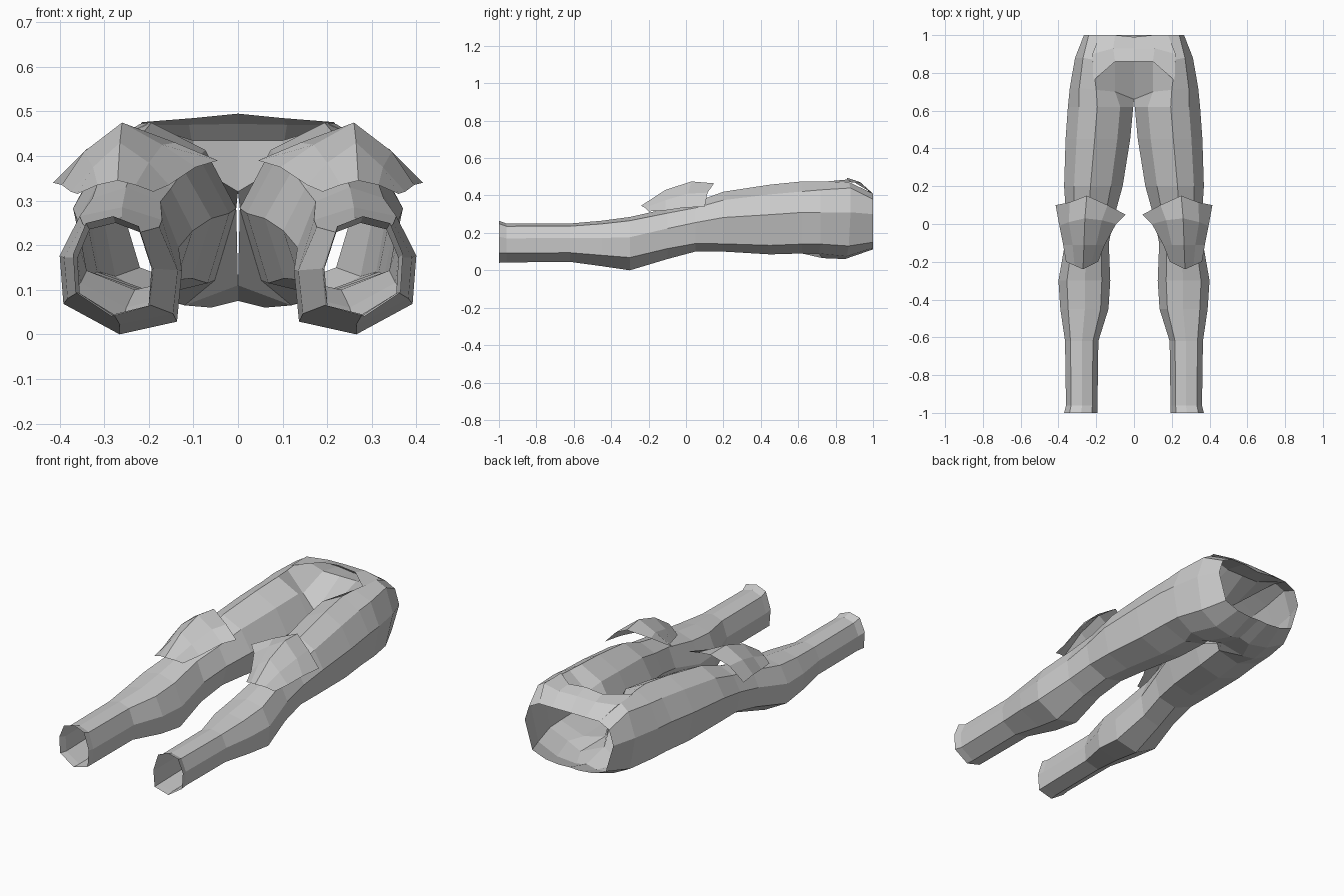
import bpy, bmesh

# Unit leg cross-sections (u: inner to outer, v: bottom to top), starting and ending at the inner seam
CALF = [(.02, .5), (.18, .9), (.5, 1), (.84, .93), (1, .62), (.97, .24), (.52, 0), (.06, .1), (.02, .5)]
THIGH = [(0, .5), (.2, .84), (.55, 1), (.83, .86), (1, .57), (.9, .13), (.5, 0), (.14, .08), (0, .5)]


def leg_ring(y, xin, xout, zbot, ztop, blend):
    pts = []
    for (u0, v0), (u1, v1) in zip(CALF, THIGH):
        u, v = u0 + (u1 - u0) * blend, v0 + (v1 - v0) * blend
        pts.append((xin + (xout - xin) * u, y, zbot + (ztop - zbot) * v))
    return pts


def mirrored_sheet(name, rows):
    """Skin a grid of points into quads and mirror it across x = 0."""
    bm = bmesh.new()
    grid = [[bm.verts.new(p) for p in row] for row in rows]
    for a, b in zip(grid, grid[1:]):
        for i in range(len(a) - 1):
            bm.faces.new((a[i], a[i + 1], b[i + 1], b[i]))
    bmesh.ops.remove_doubles(bm, verts=bm.verts[:], dist=0.0005)
    bmesh.ops.recalc_face_normals(bm, faces=bm.faces[:])
    mesh = bpy.data.meshes.new(name)
    bm.to_mesh(mesh)
    bm.free()
    obj = bpy.data.objects.new(name, mesh)
    bpy.context.collection.objects.link(obj)
    mod = obj.modifiers.new("Mirror", 'MIRROR')
    mod.use_clip = True
    mod.merge_threshold = 0.002
    return obj


# Trouser legs: y, inner x, outer x, bottom z, top z, calf-to-thigh blend
legs = [leg_ring(*r) for r in [
    (-1.0, .19, .37, .04, .265, 0),
    (-.96, .19, .36, .042, .25, 0),
    (-.62, .185, .365, .045, .25, 0),
    (-.45, .13, .39, .022, .265, 0),
    (-.30, .12, .40, .0, .285, 0),
    (-.10, .13, .365, .06, .33, .3),
    (.05, .10, .36, .10, .365, .7),
    (.20, .06, .37, .10, .42, 1),
    (.45, .02, .362, .085, .458, 1),
    (.62, .004, .35, .09, .475, 1),
]]

# Pelvis: half rings from front centre round the hip to back centre
pelvis = [
    [(0, .66, .32), (.10, .70, .38), (.2, .71, .475), (.29, .72, .43), (.34, .72, .31),
     (.31, .72, .14), (.21, .71, .09), (.12, .73, .065), (0, .70, .11)],
    [(0, .87, .435), (.10, .87, .435), (.22, .87, .472), (.27, .88, .44), (.312, .88, .31),
     (.275, .87, .13), (.17, .86, .075), (.06, .85, .06), (0, .85, .075)],
    [(0, .99, .405), (.10, 1, .41), (.18, 1, .41), (.24, 1, .38), (.265, 1, .30),
     (.22, 1, .15), (.14, 1, .12), (.06, 1, .112), (0, 1, .115)],
]
mirrored_sheet("trousers", legs + pelvis)

# Front waistband overhanging the fly panel
mirrored_sheet("waistband", [
    [(0, .86, .495), (.10, .86, .485), (.215, .76, .476)],
    [(0, .93, .472), (.11, .93, .47), (.22, .90, .47)],
    [(0, .99, .405), (.10, 1, .41), (.18, 1, .41)],
])

# Pointed knee pads
mirrored_sheet("knee_pads", [
    [(.045, .05, .39), (.14, .10, .43), (.25, .15, .465), (.34, .115, .415), (.415, .10, .34)],
    [(.095, .00, .375), (.17, .02, .425), (.26, .03, .475), (.345, .01, .41), (.395, -.01, .335)],
    [(.155, -.11, .335), (.20, -.11, .385), (.265, -.11, .43), (.325, -.11, .375), (.375, -.11, .32)],
    [(.19, -.20, .32), (.23, -.22, .335), (.27, -.24, .345), (.315, -.22, .335), (.36, -.20, .315)],
])
